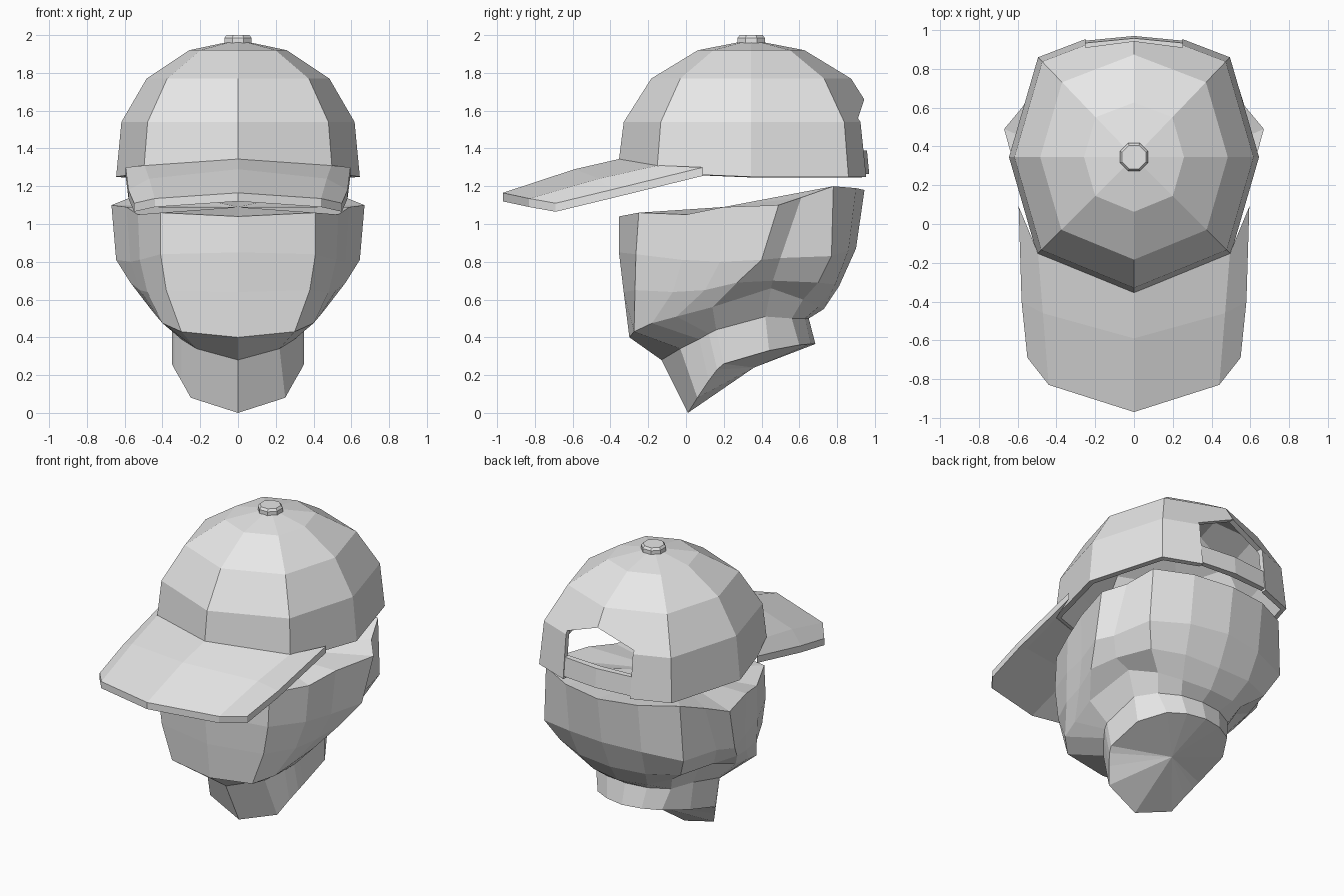
import bpy
import bmesh
import math

default_cube = bpy.data.objects.get("Cube")
if default_cube:
    bpy.data.objects.remove(default_cube, do_unlink=True)

# One plain grey for every part
grey = bpy.data.materials.new("plain grey")
grey.use_nodes = True
grey.diffuse_color = (.8, .8, .8, 1)
grey.node_tree.nodes["Principled BSDF"].inputs["Base Color"].default_value = (.8, .8, .8, 1)


def make_object(name, bm):
    """Turn a bmesh into a flat-shaded object with outward normals."""
    bmesh.ops.recalc_face_normals(bm, faces=bm.faces)
    mesh = bpy.data.meshes.new(name)
    bm.to_mesh(mesh)
    bm.free()
    mesh.materials.append(grey)
    obj = bpy.data.objects.new(name, mesh)
    bpy.context.collection.objects.link(obj)
    return obj


def mirror_ring(half):
    """Complete a half ring that runs from centre front to centre back."""
    return half + [(-x, y, z) for x, y, z in reversed(half[1:-1])]


def mirror_row(half):
    """Complete an open row that runs from the centre line outwards."""
    return [(-x, y, z) for x, y, z in reversed(half[1:])] + half


def loft(rows, closed=True):
    """Skin consecutive rows of points; return the bmesh and its rows."""
    bm = bmesh.new()
    grid = [[bm.verts.new(p) for p in row] for row in rows]
    for upper, lower in zip(grid, grid[1:]):
        count = len(upper)
        for i in range(count if closed else count - 1):
            j = (i + 1) % count
            bm.faces.new((upper[i], upper[j], lower[j], lower[i]))
    return bm, grid


def fan(bm, ring, centre):
    """Close a ring with triangles to a centre point."""
    hub = bm.verts.new(centre)
    for a, b in zip(ring, ring[1:] + ring[:1]):
        bm.faces.new((a, b, hub))


def bake_modifiers(obj):
    """Replace the mesh with its evaluated result."""
    graph = bpy.context.evaluated_depsgraph_get()
    graph.update()
    mesh = bpy.data.meshes.new_from_object(obj.evaluated_get(graph))
    obj.modifiers.clear()
    obj.data = mesh


# Head: brow, cheek, jaw and jawline rings, centre front to centre back
head_rings = [
    [(0, -.355, 1.04), (.41, -.25, 1.06), (.53, 0, 1.05), (.59, .2, 1.09), (.67, .49, 1.1),
     (.57, .61, 1.14), (.5, .78, 1.2), (.27, .9, 1.19), (0, .945, 1.18)],
    [(0, -.355, .85), (.41, -.265, .84), (.52, -.02, .81), (.57, .18, .8), (.645, .4, .81),
     (.58, .5, .82), (.52, .77, .83), (.27, .86, .86), (0, .9, .87)],
    [(0, -.33, .64), (.38, -.27, .65), (.48, -.07, .64), (.52, .1, .65), (.57, .27, .69),
     (.53, .46, .7), (.45, .7, .69), (.25, .79, .68), (0, .81, .67)],
    [(0, -.3, .4), (.3, -.275, .43), (.4, -.18, .475), (.43, -.05, .51), (.47, .14, .56),
     (.42, .45, .66), (.33, .62, .6), (.2, .7, .56), (0, .73, .55)],
]
# Neck: under the chin, then the slanted cut
neck_rings = [
    [(0, -.13, .28), (.22, -.03, .34), (.3, .07, .39), (.335, .12, .42), (.35, .16, .44),
     (.35, .42, .51), (.28, .56, .5), (.15, .63, .5), (0, .65, .5)],
    [(0, .01, 0), (.25, .06, .08), (.3, .12, .17), (.335, .165, .23), (.35, .2, .26),
     (.34, .44, .33), (.24, .6, .36), (.13, .66, .365), (0, .685, .365)],
]
bm, grid = loft([mirror_ring(r) for r in head_rings + neck_rings])
fan(bm, grid[0], (0, .2, 1.09))
fan(bm, grid[-1], (0, .36, .24))
make_object("head", bm)

# Cap crown: eight panels scaled up a dome profile
crown_y = .345
panel_corners = [(0, -.705), (.5, -.5), (.645, 0), (.495, .515), (0, .705)]
front_lift = [.05, .02, 0, 0, 0]
dome_profile = [(1, 1.25), (.957, 1.54), (.75, 1.77), (.4, 1.92)]
rings = []
for level, (scale, z) in enumerate(dome_profile):
    rings.append(mirror_ring([
        (x * scale, crown_y + y * scale, z + (lift if level == 0 else 0))
        for (x, y), lift in zip(panel_corners, front_lift)]))
bm, grid = loft(rings)
fan(bm, grid[-1], (0, crown_y, 1.975))
crown = make_object("cap_crown", bm)

# Opening cut through the back of the crown
arch = [(-.25, 1.1), (.25, 1.1), (.25, 1.56), (0, 1.66), (-.25, 1.56)]
bm, grid = loft([[(x, y, z) for x, z in arch] for y in (.7, 1.3)])
for ring in grid:
    bm.faces.new(ring)
cutter = make_object("opening_cutter", bm)
cutter.hide_render = True

shell = crown.modifiers.new("Thickness", 'SOLIDIFY')
shell.thickness = .035
shell.offset = -1
cut = crown.modifiers.new("Opening", 'BOOLEAN')
cut.operation = 'DIFFERENCE'
cut.solver = 'EXACT'
cut.object = cutter
bake_modifiers(crown)
bpy.data.objects.remove(cutter, do_unlink=True)

# Back strap across the opening
strap_sections = []
for x, outer, inner in ((-.26, .945, .91), (0, .97, .925), (.26, .945, .91)):
    strap_sections.append([(x, outer, 1.265), (x, outer - .012, 1.39),
                           (x, inner - .012, 1.39), (x, inner, 1.265)])
bm, grid = loft(strap_sections)
for end in (grid[0], grid[-1]):
    bm.faces.new(end)
make_object("back_strap", bm)

# Brim: tip, middle and inner rows, thickened straight down
brim_rows = [
    [(0, -.97, 1.165), (.44, -.83, 1.135), (.55, -.69, 1.11)],
    [(0, -.59, 1.29), (.47, -.46, 1.24), (.58, -.4, 1.18)],
    [(0, -.35, 1.345), (.495, -.15, 1.31), (.595, .09, 1.3)],
]
bm, grid = loft([mirror_row(r) for r in brim_rows], closed=False)
extruded = bmesh.ops.extrude_face_region(bm, geom=bm.faces[:], use_keep_orig=True)
lower_verts = [g for g in extruded["geom"] if isinstance(g, bmesh.types.BMVert)]
bmesh.ops.translate(bm, verts=lower_verts, vec=(0, 0, -.045))
make_object("brim", bm)

# Top button: small octagon with a narrower top
button_rings = []
for radius, z in ((.078, 1.95), (.078, 1.985), (.066, 2)):
    button_rings.append([
        (radius * math.cos(math.tau * (i + .5) / 8),
         crown_y + radius * math.sin(math.tau * (i + .5) / 8), z) for i in range(8)])
bm, grid = loft(button_rings)
for end in (grid[0], grid[-1]):
    bm.faces.new(end)
make_object("top_button", bm)
